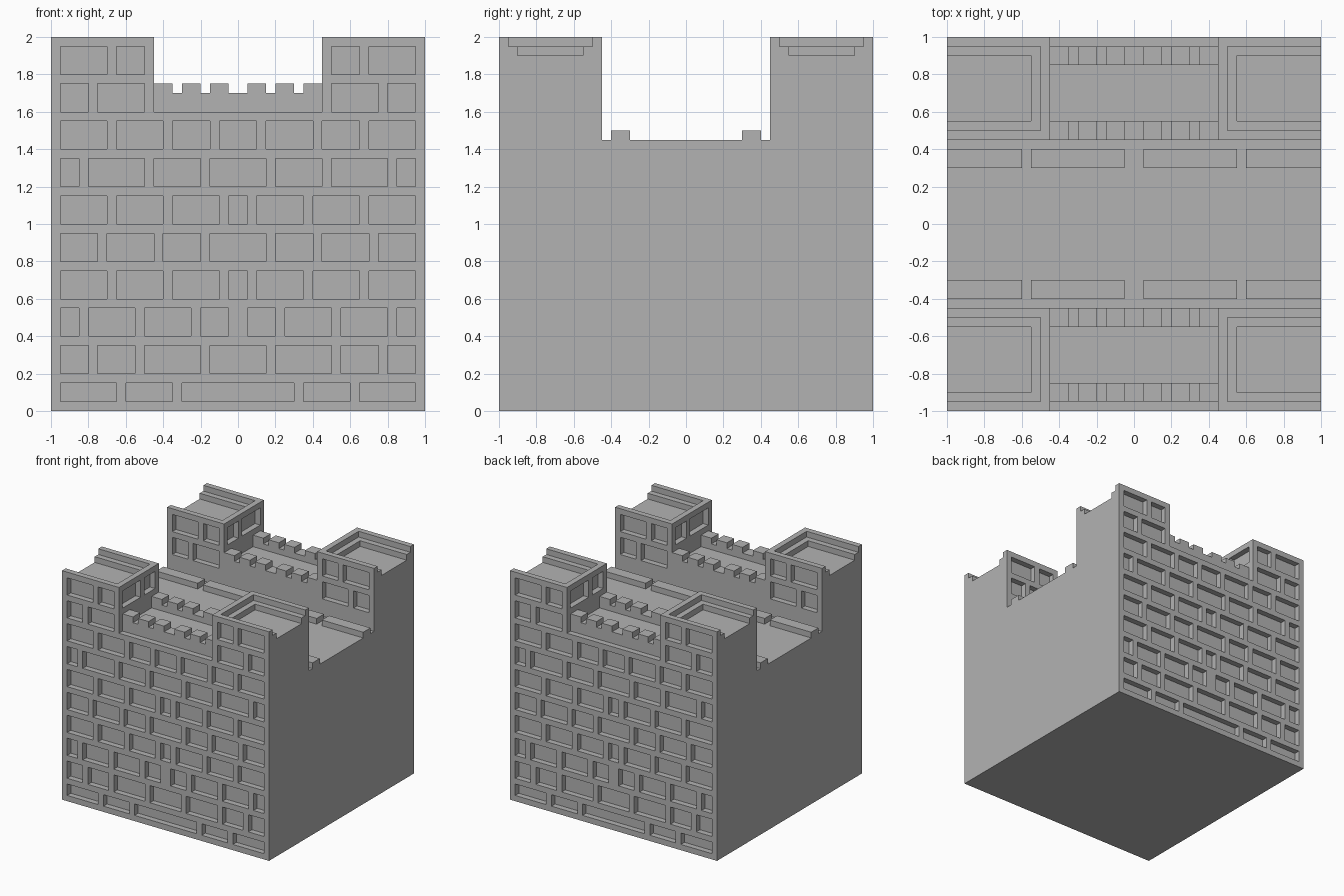
import bpy
import bmesh
from mathutils import Matrix, Vector

default = bpy.data.objects.get("Cube")
if default:
    bpy.data.objects.remove(default, do_unlink=True)

stone = bpy.data.materials.new("grey stone")
stone.use_nodes = True
GREY = (0.45, 0.45, 0.45, 1)
stone.diffuse_color = GREY
stone.node_tree.nodes["Principled BSDF"].inputs["Base Color"].default_value = GREY


def boxes(name, spans):
    """One object made of boxes, each given as (x0, x1, y0, y1, z0, z1)."""
    bm = bmesh.new()
    for x0, x1, y0, y1, z0, z1 in spans:
        centre = Vector((x0 + x1, y0 + y1, z0 + z1)) / 2
        size = Matrix.Diagonal((x1 - x0, y1 - y0, z1 - z0, 1))
        bmesh.ops.create_cube(bm, size=1, matrix=Matrix.Translation(centre) @ size)
    mesh = bpy.data.meshes.new(name)
    bm.to_mesh(mesh)
    bm.free()
    mesh.materials.append(stone)
    obj = bpy.data.objects.new(name, mesh)
    bpy.context.collection.objects.link(obj)
    return obj


def carve(target, spans):
    """Cut a set of separate boxes out of the target."""
    cutter = boxes("cutter", spans)
    cutter.hide_render = True
    mod = target.modifiers.new("carve", "BOOLEAN")
    mod.operation = "DIFFERENCE"
    mod.solver = "EXACT"
    mod.object = cutter
    bpy.context.view_layer.objects.active = target
    bpy.ops.object.modifier_apply(modifier=mod.name)
    bpy.data.objects.remove(cutter, do_unlink=True)


def flip(a, b, s):
    return (a, b) if s > 0 else (-b, -a)


def turned(span):
    """The same box turned half a turn about z."""
    x0, x1, y0, y1, z0, z1 = span
    return (-x1, -x0, -y1, -y0, z0, z1)


SIDES = (-1, 1)
CORNERS = [(sx, sy) for sx in SIDES for sy in SIDES]
U = 0.05          # brick module: joint width and recess depth
OUT = 1.1         # overshoot of the cutters

fort = boxes("castle_walls", [(-1, 1, -1, 1, 0, 2)])

# Courtyard trench and the lower stretch between the towers
carve(fort, [(-OUT, OUT, -0.45, 0.45, 1.45, 2.1)])
carve(fort, [(-0.45, 0.45, -OUT, OUT, 1.75, 2.1)])

# Wall walk, outer ledge and gaps between the battlements
carve(fort, [(-0.45, 0.45, *flip(0.55, 0.85, s), 1.65, 1.8) for s in SIDES])
carve(fort, [(-0.45, 0.45, *flip(0.95, OUT, s), 1.6, 1.8) for s in SIDES])
gaps = [(-0.05, 0.05)] + [flip(a, a + U, s) for a in (0.15, 0.3) for s in SIDES]
carve(fort, [(*g, -OUT, OUT, 1.7, 1.8) for g in gaps])

# Stepped tower tops, open to the outer sides
carve(fort, [(*flip(0.5, OUT, sx), *flip(0.5, 0.95, sy), 1.95, 2.1) for sx, sy in CORNERS])
carve(fort, [(*flip(0.55, OUT, sx), *flip(0.55, 0.9, sy), 1.9, 2.1) for sx, sy in CORNERS])

# Recessed bricks on the front: height range, then widths in modules
COURSES = [
    (0.05, 0.15, (6, 5, 12, 5, 6)),
    (0.2, 0.35, (3, 4, 6, 6, 6, 4, 3)),
    (0.4, 0.55, (2, 5, 5, 3, 0, 3, 5, 5, 2)),
    (0.6, 0.75, (5, 5, 5, 2, 5, 5, 5)),
    (0.8, 0.95, (4, 5, 4, 6, 4, 5, 4)),
    (1.0, 1.15, (5, 5, 5, 2, 5, 5, 5)),
    (1.2, 1.35, (2, 6, 5, 6, 5, 6, 2)),
    (1.4, 1.55, (5, 5, 4, 4, 5, 4, 5)),
]
bricks = []
for z0, z1, widths in COURSES:
    x = -0.95
    for w in widths:
        if w:
            bricks.append((x, x + w * U, -OUT, U - 1, z0, z1))
        x += (w + 1) * U

# Tower bricks on the outer and courtyard faces
TOWER = [(1.6, 1.75, ((0.5, 0.75), (0.8, 0.95))),
         (1.8, 1.95, ((0.5, 0.65), (0.7, 0.95)))]
for z0, z1, spans in TOWER:
    for a, b in spans:
        for s in SIDES:
            bricks.append((*flip(a, b, s), -OUT, U - 1, z0, z1))
            bricks.append((*flip(a, b, s), -0.5, -0.4, z0, z1))

# Tower bricks facing the wall walk
for a, b in TOWER[1][2]:
    for s in SIDES:
        bricks.append((*flip(0.4, 0.5, s), -b, -a, 1.8, 1.95))

# Bricks near a tower corner stop short of each other, so cut each face apart
faces = [
    [b for b in bricks if b[2] == -OUT],
    [b for b in bricks if b[2] == -0.5 and b[3] == -0.4],
    [b for b in bricks if b[2] != -OUT and b[3] != -0.4],
]
for group in faces:
    carve(fort, group + [turned(b) for b in group])

# Low kerb stones along the courtyard floor
KERBS = [flip(a, b, s) for a, b in ((0.05, 0.55), (0.6, 1)) for s in SIDES]
boxes("courtyard_kerbs",
      [(*k, *flip(0.3, 0.4, s), 1.45, 1.5) for k in KERBS for s in SIDES])
